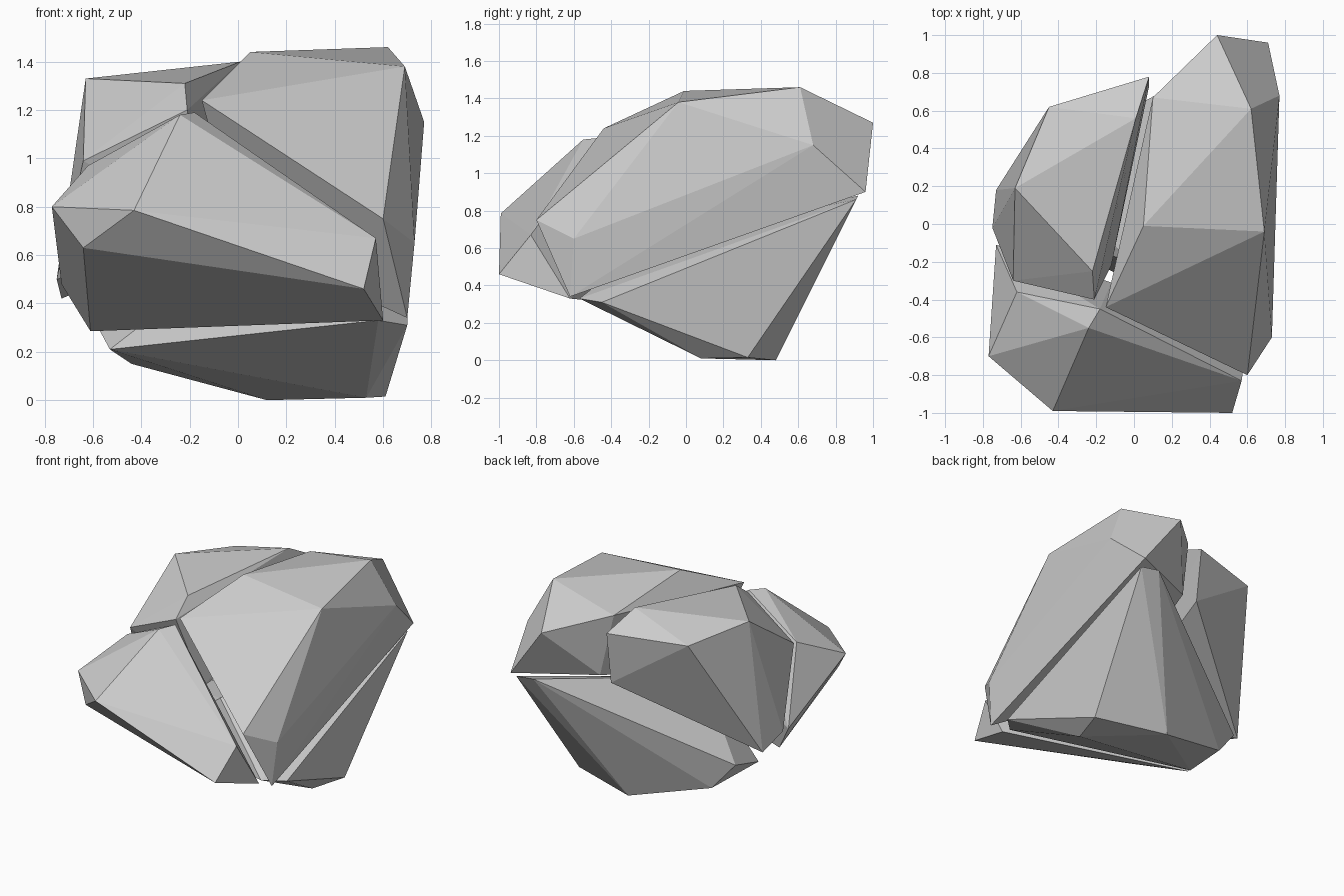
import bpy, bmesh, math


def shard(name, corners):
    """Flat-faced convex stone chunk spanned by its corner points."""
    bm = bmesh.new()
    for c in corners:
        bm.verts.new(c)
    hull = bmesh.ops.convex_hull(bm, input=bm.verts[:])
    bmesh.ops.delete(bm, geom=[v for v in bm.verts if not v.link_faces], context='VERTS')
    # merge nearly coplanar triangles into broad facets
    bmesh.ops.dissolve_limit(bm, angle_limit=math.radians(2), verts=bm.verts[:], edges=bm.edges[:])
    bmesh.ops.recalc_face_normals(bm, faces=bm.faces[:])
    mesh = bpy.data.meshes.new(name)
    bm.to_mesh(mesh)
    bm.free()
    obj = bpy.data.objects.new(name, mesh)
    bpy.context.collection.objects.link(obj)
    return obj


# Large right-hand chunk, top of the rock
shard("right_chunk", [
    (.05, -.01, 1.44), (.62, .61, 1.46), (.69, -.04, 1.38), (.77, .68, 1.15),
    (.73, -.60, .65), (.60, -.80, .75), (-.15, -.44, 1.24), (.44, 1.0, 1.27),
    (.71, .96, .90), (.70, -.62, .34), (.10, .67, 1.36), (.18, .71, .93),
    (.01, -.19, .66)])

# Front chunk
shard("front_chunk", [
    (-.77, -.70, .80), (-.43, -.99, .785), (-.24, -.55, 1.18), (-.18, -.45, 1.19),
    (-.62, -.36, .97), (.57, -.83, .67), (.52, -1.0, .46), (.60, -.62, .33),
    (-.64, -.80, .63), (-.61, -.18, .285), (-.73, -.11, .48), (-.12, -.31, .62)])

# Back-left chunk
shard("left_chunk", [
    (.01, .56, 1.40), (-.63, .19, 1.33), (-.22, -.25, 1.31), (-.21, -.40, 1.20),
    (-.64, -.30, .99), (.08, .78, 1.28), (-.45, .62, 1.27), (-.73, .18, .42),
    (-.75, -.02, .50), (.08, .73, .91), (-.12, -.22, .68)])

# Wedge-shaped bottom chunk
shard("bottom_chunk", [
    (.70, .91, .86), (.56, .92, .88), (0, -.20, .62), (.70, -.45, .31),
    (.58, -.57, .33), (-.53, -.06, .21), (-.60, .30, .34), (-.44, .34, .15),
    (.12, .48, 0), (.61, .33, .015), (.53, .08, .01)])
